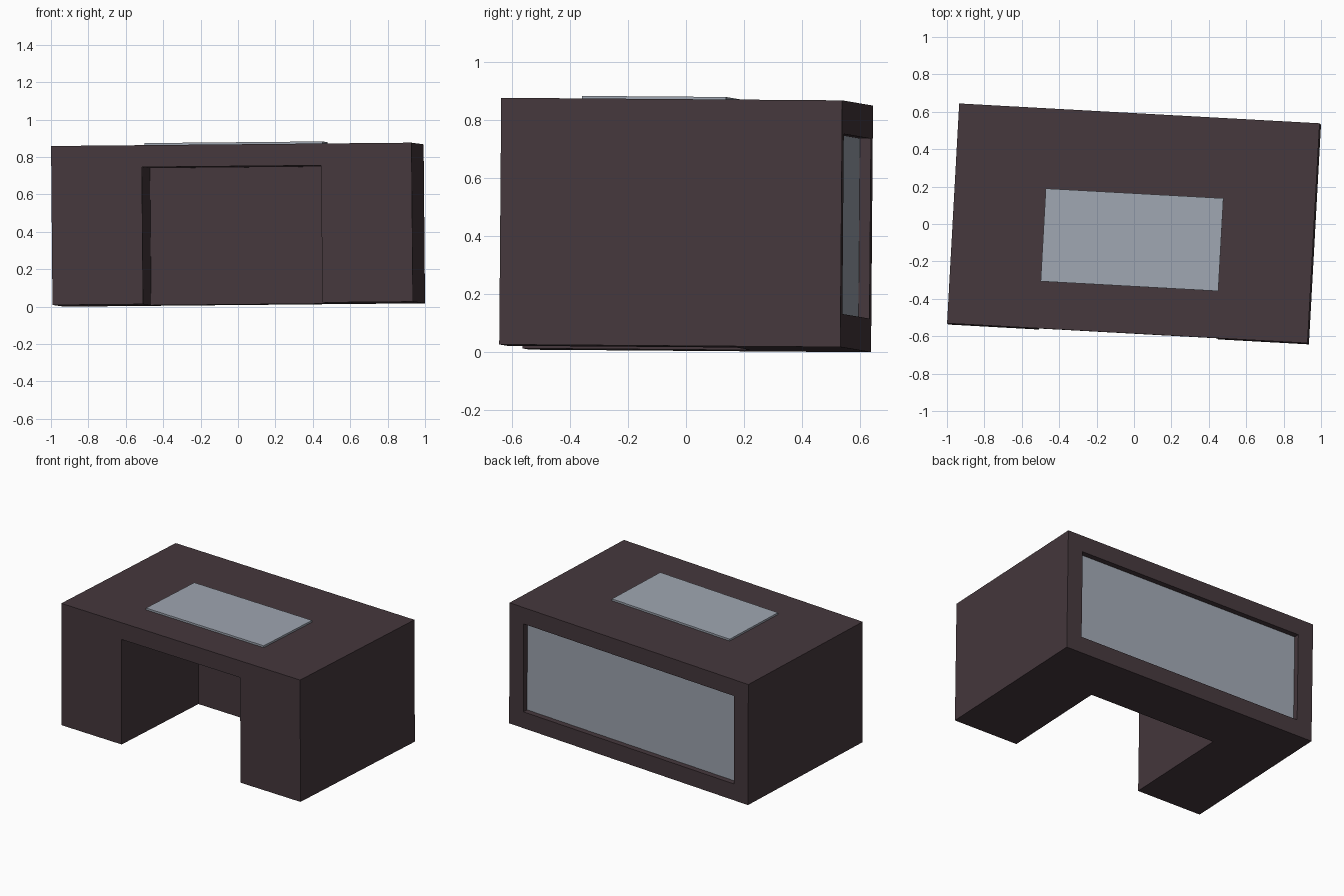
import bpy, bmesh, math
from mathutils import Matrix, Vector

if "Cube" in bpy.data.objects:
    bpy.data.objects.remove(bpy.data.objects["Cube"])

W, D, H = 1.93, 1.177, 0.85          # desk width, depth, height
HOLE_W, HOLE_D, HOLE_H = 0.96, 0.79, 0.733   # knee space
MARGIN, RECESS, PANEL = 0.115, 0.038, 0.008  # back panel frame

# The whole desk is turned and tilted slightly
POSE = (Matrix.Translation((0.004, -0.003, 0.0135))
        @ Matrix.Rotation(math.radians(-3.15), 4, 'Z')
        @ Matrix.Rotation(-0.0093, 4, 'Y')
        @ Matrix.Rotation(-0.0075, 4, 'X'))


def material(name, rgb):
    m = bpy.data.materials.new(name)
    m.diffuse_color = (*rgb, 1)
    m.use_nodes = True
    m.node_tree.nodes["Principled BSDF"].inputs["Base Color"].default_value = m.diffuse_color
    return m


dark_wood = material("dark_wood", (0.060, 0.039, 0.046))
pale_grey = material("pale_grey", (0.345, 0.381, 0.440))


def box(name, lo, hi, mat):
    """Box between two corners in desk space, placed with the desk pose."""
    lo, hi = Vector(lo), Vector(hi)
    bm = bmesh.new()
    bmesh.ops.create_cube(bm, size=1)
    size = hi - lo
    bm.transform(POSE @ Matrix.Translation((lo + hi) / 2) @ Matrix.Diagonal((*size, 1)))
    me = bpy.data.meshes.new(name)
    bm.to_mesh(me)
    bm.free()
    me.materials.append(mat)
    ob = bpy.data.objects.new(name, me)
    bpy.context.collection.objects.link(ob)
    return ob


def cut(target, cutter):
    mod = target.modifiers.new(cutter.name, 'BOOLEAN')
    mod.operation = 'DIFFERENCE'
    mod.solver = 'EXACT'
    mod.object = cutter
    cutter.hide_render = True
    cutter.display_type = 'WIRE'


# Desk body
body = box("desk_body", (-W/2, -D/2, 0), (W/2, D/2, H), dark_wood)

# Knee space, open to the front and the floor
cut(body, box("knee_space_cutter", (-HOLE_W/2, -D/2 - 0.1, -0.1),
              (HOLE_W/2, -D/2 + HOLE_D, HOLE_H), dark_wood))

# Framed recess in the back with its pale panel
px, floor_y = W/2 - MARGIN, D/2 - RECESS - PANEL
cut(body, box("back_recess_cutter", (-px, floor_y, MARGIN),
              (px, D/2 + 0.1, H - MARGIN), dark_wood))
box("back_panel", (-px, floor_y, MARGIN), (px, D/2 - RECESS, H - MARGIN), pale_grey)

# Desk pad on the top
box("desk_pad", (-0.4775, -0.337, H), (0.4735, 0.160, H + 0.013), pale_grey)
